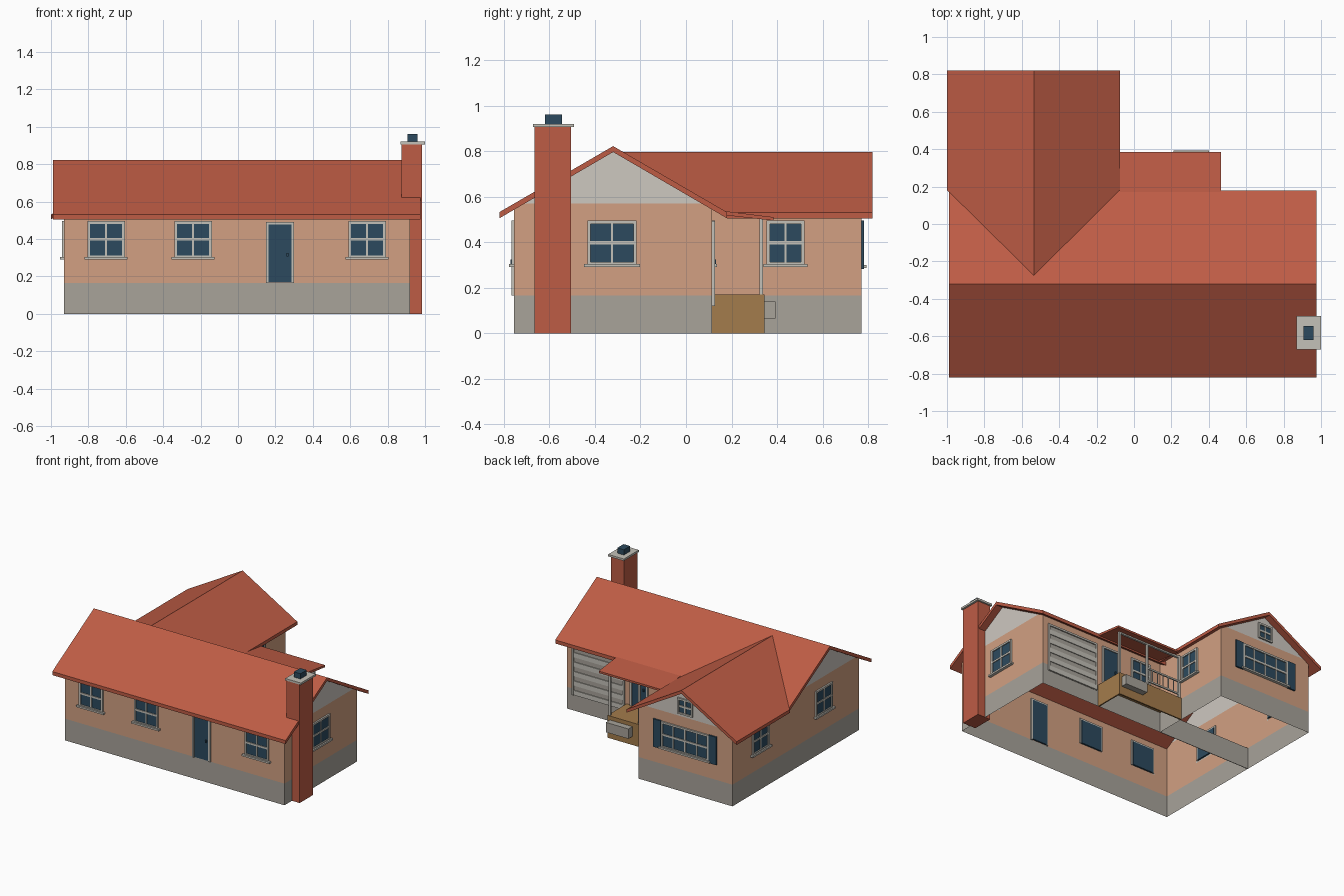
import bpy, bmesh, math
from mathutils import Matrix, Vector

if "Cube" in bpy.data.objects:
    bpy.data.objects.remove(bpy.data.objects["Cube"])


def mat(name, r, g, b):
    m = bpy.data.materials.new(name)
    m.diffuse_color = [((c / 255 + 0.055) / 1.055) ** 2.4 for c in (r, g, b)] + [1]
    m.use_nodes = True
    m.node_tree.nodes["Principled BSDF"].inputs["Base Color"].default_value = m.diffuse_color
    return m


ROOF = mat("terracotta", 190, 92, 69)
WALL = mat("peach plaster", 210, 160, 130)
BASE = mat("foundation grey", 168, 163, 154)
GABLE = mat("pale grey", 206, 200, 192)
TRIM = mat("trim grey", 196, 193, 184)
GLASS = mat("dark blue", 44, 74, 94)
WOOD = mat("deck wood", 164, 124, 76)


def finish(name, bm, mats):
    me = bpy.data.meshes.new(name)
    bm.to_mesh(me)
    bm.free()
    for m in mats:
        me.materials.append(m)
    ob = bpy.data.objects.new(name, me)
    bpy.context.collection.objects.link(ob)
    return ob


def boxes(name, parts, matrix=Matrix()):
    """One object from boxes (x0, x1, y0, y1, z0, z1, material)."""
    bm, mats = bmesh.new(), []
    for x0, x1, y0, y1, z0, z1, m in parts:
        if m not in mats:
            mats.append(m)
        t = Matrix.Translation(((x0 + x1) / 2, (y0 + y1) / 2, (z0 + z1) / 2))
        s = Matrix.Diagonal((x1 - x0, y1 - y0, z1 - z0, 1))
        r = bmesh.ops.create_cube(bm, size=1, matrix=matrix @ t @ s)
        for f in {f for v in r["verts"] for f in v.link_faces}:
            f.material_index = mats.index(m)
    return finish(name, bm, mats)


def loft(name, ring_a, ring_b, m):
    """Solid between two matching outlines."""
    bm = bmesh.new()
    a = [bm.verts.new(p) for p in ring_a]
    b = [bm.verts.new(p) for p in ring_b]
    bm.faces.new(a)
    bm.faces.new(b)
    for i in range(len(a)):
        j = (i + 1) % len(a)
        bm.faces.new((a[i], a[j], b[j], b[i]))
    bmesh.ops.recalc_face_normals(bm, faces=bm.faces)
    return finish(name, bm, [m])


# Key dimensions
XL, XR, XW = -0.93, 0.92, -0.14          # left, right, wing right wall
YF, YM, YB = -0.755, 0.115, 0.77         # front, main back, wing back
RY, RX = -0.32, -0.535                   # ridge lines
E, PEAK, WPEAK = 0.543, 0.797, 0.77      # wall and peak heights
ZB, ZG = 0.165, 0.57                     # colour bands

# Wall shell, open underneath, coloured by height
bm = bmesh.new()
outlines = [
    [(XL, YF, 0), (XR, YF, 0), (XR, YF, E), (XL, YF, E)],
    [(XR, YF, 0), (XR, YM, 0), (XR, YM, E), (XR, RY, PEAK), (XR, YF, E)],
    [(XR, YM, 0), (XW, YM, 0), (XW, YM, E), (XR, YM, E)],
    [(XW, YM, 0), (XW, YB, 0), (XW, YB, E), (XW, YM, E)],
    [(XW, YB, 0), (XL, YB, 0), (XL, YB, E), (RX, YB, WPEAK), (XW, YB, E)],
    [(XL, YB, 0), (XL, YF, 0), (XL, YF, E), (XL, RY, PEAK), (XL, YM, E), (XL, YB, E)],
]
for pts in outlines:
    bm.faces.new([bm.verts.new(p) for p in pts])
for z in (ZB, ZG):
    bmesh.ops.bisect_plane(bm, geom=bm.verts[:] + bm.edges[:] + bm.faces[:],
                           plane_co=(0, 0, z), plane_no=(0, 0, 1))
for f in bm.faces:
    z = f.calc_center_median().z
    f.material_index = 0 if z < ZB else 1 if z < ZG else 2
finish("walls", bm, [BASE, WALL, GABLE])
boxes("inner_foundation", [(XL, XW, YM - 0.002, YM + 0.002, 0, ZB, BASE)])

# Main roof: chevron profile along x
prof = [(-0.82, 0.505), (-0.82, 0.532), (RY, 0.822), (0.18, 0.532), (0.18, 0.505), (RY, 0.796)]
loft("main_roof", [(-0.99, y, z) for y, z in prof], [(0.975, y, z) for y, z in prof], ROOF)

# Wing roof: chevron along y, cut to the slope of the main roof
wing = [(-1.0, 0.505), (-1.0, 0.53), (RX, 0.796), (-0.075, 0.53), (-0.075, 0.505), (RX, 0.77)]
loft("wing_roof", [(x, min(0.18, RY + (0.822 - z) / 0.58), z) for x, z in wing],
     [(x, 0.82, z) for x, z in wing], ROOF)

# Porch roof
porch = [(0.16, 0.52), (0.16, 0.538), (0.385, 0.51), (0.385, 0.495)]
loft("porch_roof", [(-0.075, y, z) for y, z in porch], [(0.465, y, z) for y, z in porch], ROOF)

# Chimney
boxes("chimney", [(0.875, 0.985, -0.665, -0.505, 0, 0.907, ROOF),
                  (0.868, 1.0, -0.672, -0.492, 0.905, 0.92, TRIM),
                  (0.905, 0.96, -0.62, -0.545, 0.92, 0.96, GLASS)])


def frame_at(side, u):
    """Local frame on a wall: x along it, -y outwards."""
    pos, ang = {"front": ((u, YF), 0), "right": ((XR, u), 90), "wing_right": ((XW, u), 90),
                "back": ((u, YM), 180), "wing_back": ((u, YB), 180), "left": ((XL, u), -90)}[side]
    return Matrix.Translation((*pos, 0)) @ Matrix.Rotation(math.radians(ang), 4, "Z")


def surround(w, z0, z1, t=0.014, d=0.012):
    h = w / 2
    return [(-h, -h + t, -d, 0.01, z0, z1, TRIM), (h - t, h, -d, 0.01, z0, z1, TRIM),
            (-h + t, h - t, -d, 0.01, z1 - t, z1, TRIM)]


def window(name, side, u, w=0.2, z0=0.3, z1=0.495, cols=2, shutters=False, sill=True):
    h = w / 2
    p = surround(w, z0, z1) + [(-h + 0.012, h - 0.012, -0.004, 0.012, z0, z1 - 0.012, GLASS)]
    p.append((-h + 0.014, h - 0.014, -0.012, 0, z0, z0 + 0.012, TRIM))
    for i in range(1, cols):
        x = -h + w * i / cols
        p.append((x - 0.005, x + 0.005, -0.009, 0, z0, z1 - 0.01, TRIM))
    zm = (z0 + z1) / 2
    p.append((-h + 0.01, h - 0.01, -0.01, 0, zm - 0.007, zm + 0.007, TRIM))
    if sill:
        p.append((-h - 0.015, h + 0.015, -0.022, 0, z0 - 0.009, z0 + 0.004, TRIM))
    if shutters:
        for s in (-1, 1):
            a, b = sorted((s * (h + 0.002), s * (h + 0.066)))
            p.append((a, b, -0.012, 0, z0 - 0.012, z1 + 0.003, GLASS))
    boxes(name, p, frame_at(side, u))


def door(name, side, u, w=0.15):
    h = w / 2
    boxes(name, surround(w, ZB, 0.492) + [
        (-h + 0.012, h - 0.012, -0.005, 0.012, ZB + 0.003, 0.48, GLASS),
        (h - 0.04, h - 0.03, -0.016, -0.004, 0.305, 0.325, GLASS)], frame_at(side, u))


# Windows and doors
for i, x in enumerate((-0.705, -0.24, 0.69)):
    window(f"front_window_{i + 1}", "front", x)
window("right_window", "right", -0.325, 0.215)
window("wing_right_window", "wing_right", 0.437, 0.165)
window("left_front_window", "left", -0.325, 0.2)
window("left_back_window", "left", 0.437, 0.2)
window("porch_window", "back", 0.04, 0.17)
window("wide_back_window", "wing_back", RX, 0.4, 0.295, 0.492, cols=4, shutters=True)
window("attic_window", "wing_back", RX, 0.125, 0.59, 0.71, sill=False)
door("front_door", "front", 0.225)
door("porch_door", "back", 0.31)

# Garage door with horizontal slats
slats = surround(0.44, 0.12, 0.49) + [(-0.208, 0.208, -0.003, 0.006, 0.12, 0.48, BASE)]
for i in range(5):
    z = 0.122 + i * 0.072
    slats.append((-0.206, 0.206, -0.009, 0, z, z + 0.036, TRIM))
boxes("garage_door", slats, frame_at("back", 0.655))

# Porch deck (open underneath), step, posts and railing
boxes("deck", [(XW, 0.42, YM, 0.345, 0.155, 0.17, WOOD),
               (XW, 0.42, 0.335, 0.345, 0, 0.155, WOOD),
               (0.41, 0.42, YM, 0.335, 0, 0.155, WOOD)])
boxes("step", [(0.21, 0.40, 0.345, 0.393, 0.065, 0.14, BASE)])
rails = [(x - 0.008, x + 0.008, 0.322, 0.338, 0.17, 0.51, TRIM) for x in (0.408, 0.16, -0.128)]
for z in (0.2, 0.3):
    rails.append((-0.128, 0.16, 0.325, 0.335, z, z + 0.012, TRIM))
for i in range(1, 6):
    x = -0.128 + i * 0.048
    rails.append((x - 0.003, x + 0.003, 0.327, 0.333, 0.2, 0.3, TRIM))
rails.append((-0.135, 0.415, 0.322, 0.338, 0.49, 0.504, TRIM))
boxes("porch_posts_and_rails", rails)
